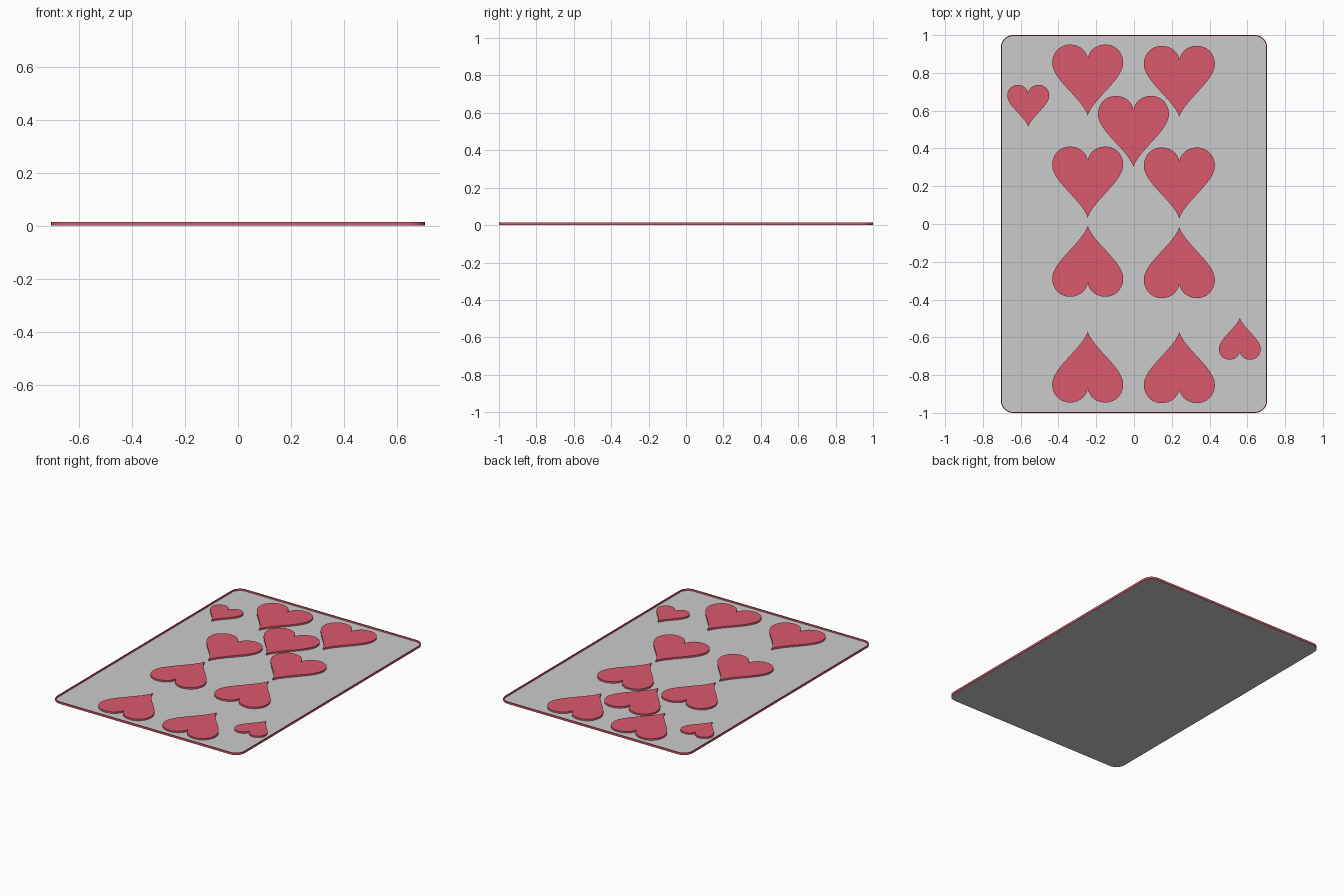
import bpy, bmesh
from math import sin, cos, pi
from mathutils import Vector
from mathutils.geometry import interpolate_bezier

if "Cube" in bpy.data.objects:
    bpy.data.objects.remove(bpy.data.objects["Cube"])

HALF_X, HALF_Y, TOP, FACE, RIM = 0.705, 1.0, 0.014, 0.003, 0.005

red = bpy.data.materials.new("red")
red.diffuse_color = (0.7, 0.1, 0.15, 1)
red.use_nodes = True
red.node_tree.nodes["Principled BSDF"].inputs["Base Color"].default_value = red.diffuse_color


def finish(name, bm, mat=None):
    bmesh.ops.recalc_face_normals(bm, faces=bm.faces)
    mesh = bpy.data.meshes.new(name)
    bm.to_mesh(mesh)
    bm.free()
    obj = bpy.data.objects.new(name, mesh)
    bpy.context.collection.objects.link(obj)
    if mat:
        mesh.materials.append(mat)
    bpy.ops.object.select_all(action='DESELECT')
    obj.select_set(True)
    bpy.context.view_layer.objects.active = obj
    bpy.ops.object.shade_smooth_by_angle(angle=0.6)
    return obj


def prism(name, outline, z0, z1, mat=None):
    bm = bmesh.new()
    face = bm.faces.new([bm.verts.new((x, y, z0)) for x, y in outline])
    top = bmesh.ops.extrude_face_region(bm, geom=[face], use_keep_orig=True)["geom"]
    bmesh.ops.translate(bm, vec=(0, 0, z1 - z0),
                        verts=[v for v in top if isinstance(v, bmesh.types.BMVert)])
    return finish(name, bm, mat)


def rounded_rect(inset, radius=0.065, steps=10):
    r = radius - inset
    pts = []
    for q, (sx, sy) in enumerate([(1, 1), (-1, 1), (-1, -1), (1, -1)]):
        for i in range(steps + 1):
            a = (q + i / steps) * pi / 2
            pts.append((sx * (HALF_X - radius) + r * cos(a),
                        sy * (HALF_Y - radius) + r * sin(a)))
    return pts


def heart_outline():
    # right half as three bezier spans from tip to notch, then mirrored
    spans = [((0, 0), (0.03, 0.09), (0.188, 0.19), (0.188, 0.278)),
             ((0.188, 0.278), (0.188, 0.333), (0.147, 0.375), (0.095, 0.375)),
             ((0.095, 0.375), (0.045, 0.375), (0.008, 0.345), (0, 0.302))]
    half = []
    for span in spans:
        a, b, c, d = [Vector((x, y, 0)) for x, y in span]
        half += [(p.x, p.y) for p in interpolate_bezier(a, b, c, d, 15)[:-1]]
    return half + [(0, 0.302)] + [(-x, y) for x, y in reversed(half[1:])]


# grey card face and back
prism("card_sheet", rounded_rect(RIM * 0.5), 0, FACE)

# thin red raised border
bm = bmesh.new()
loops = [[bm.verts.new((x, y, z)) for x, y in rounded_rect(inset)]
         for inset, z in [(0, 0), (0, TOP), (RIM, TOP), (RIM, 0)]]
n = len(loops[0])
for k in range(4):
    a, b = loops[k], loops[(k + 1) % 4]
    for i in range(n):
        j = (i + 1) % n
        bm.faces.new((a[i], a[j], b[j], b[i]))
finish("card_border", bm, red)

# raised hearts: tip x, tip y, size (negative size turns it upside down)
heart = heart_outline()
hearts = [(-0.245, 0.575, 1), (0.24, 0.568, 1), (-0.003, 0.303, 1),
          (-0.245, 0.035, 1), (0.24, 0.03, 1),
          (-0.245, -0.01, -1), (0.24, -0.017, -1),
          (-0.245, -0.57, -1), (0.24, -0.573, -1),
          (-0.56, 0.515, 0.59), (0.56, -0.497, -0.59)]
for i, (cx, cy, s) in enumerate(hearts, 1):
    label = "heart" if abs(s) == 1 else "corner_heart"
    prism(f"{label}_{i}", [(cx + x * s, cy + y * s) for x, y in heart], FACE, TOP, red)
